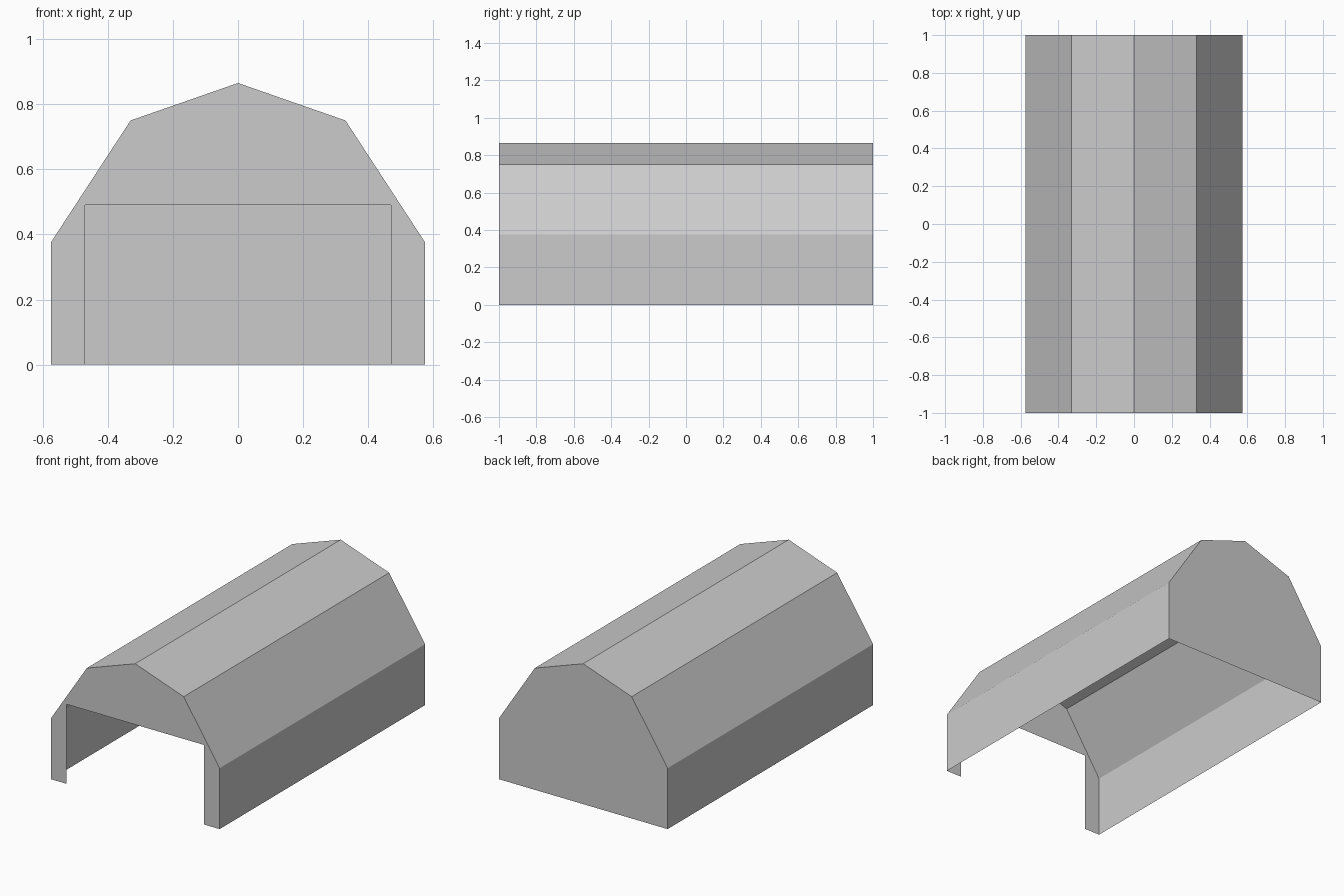
import bpy
import bmesh

cube = bpy.data.objects.get("Cube")
if cube:
    bpy.data.objects.remove(cube, do_unlink=True)

# Single grey finish
grey = bpy.data.materials.new("plain grey")
grey.use_nodes = True
colour = (0.6, 0.6, 0.6, 1)
grey.diffuse_color = colour
grey.node_tree.nodes["Principled BSDF"].inputs["Base Color"].default_value = colour

FRONT, BACK = -1.0, 1.0
half = [(0.575, 0), (0.575, 0.375), (0.33, 0.75)]
door = [(0.47, 0.49), (0.47, 0)]


def mirrored(points):
    return [(-x, z) for x, z in reversed(points)]


# Outline runs from the +x foot over the ridge to the -x foot
outline = half + [(0, 0.865)] + mirrored(half)


def make_part(name, build):
    bm = bmesh.new()
    build(bm)
    mesh = bpy.data.meshes.new(name)
    bm.to_mesh(mesh)
    bm.free()
    mesh.materials.append(grey)
    obj = bpy.data.objects.new(name, mesh)
    bpy.context.collection.objects.link(obj)
    return obj


def row(bm, points, y):
    return [bm.verts.new((x, y, z)) for x, z in points]


# Side walls and faceted roof, one thin open shell
def build_shell(bm):
    a, b = row(bm, outline, FRONT), row(bm, outline, BACK)
    for i in range(len(a) - 1):
        bm.faces.new((a[i], b[i], b[i + 1], a[i + 1]))


# Solid rear wall
def build_back(bm):
    bm.faces.new(reversed(row(bm, outline, BACK)))


# Front wall: two door posts and a gable above the wide doorway
def build_front(bm):
    n = len(outline)
    v = row(bm, outline, FRONT)
    d = row(bm, mirrored(door) + door, FRONT)
    bm.faces.new((v[0], v[1], d[2], d[3]))
    bm.faces.new((v[n - 2], v[n - 1], d[0], d[1]))
    bm.faces.new(v[1:n - 1] + [d[1], d[2]])
    bmesh.ops.recalc_face_normals(bm, faces=bm.faces)
    if bm.faces[:][0].normal.y > 0:
        bmesh.ops.reverse_faces(bm, faces=bm.faces)


make_part("side_walls_and_roof", build_shell)
back = make_part("back_wall", build_back)
if back.data.polygons[0].normal.y < 0:
    back.data.flip_normals()
make_part("front_wall", build_front)
